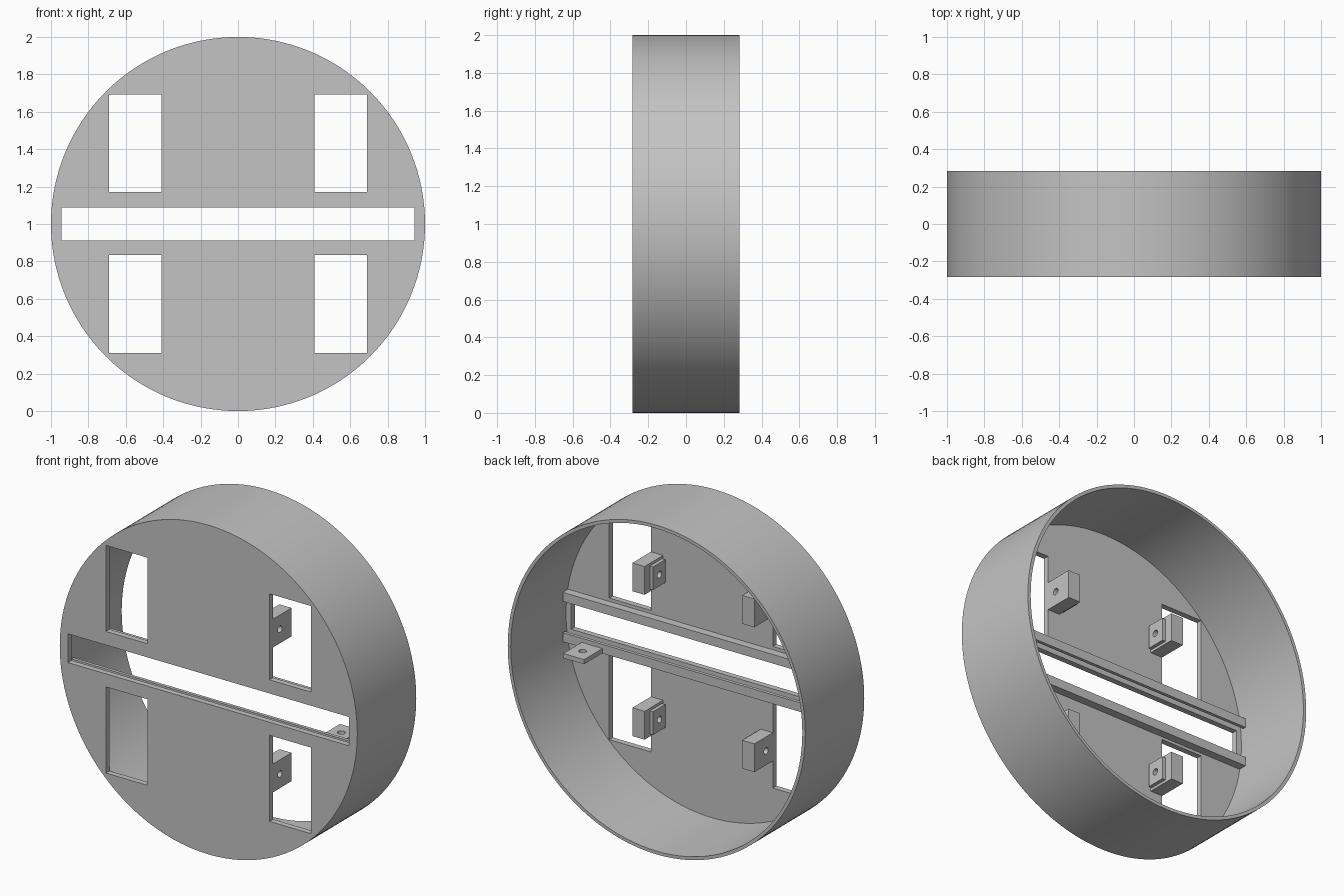
import bpy, bmesh, math
from mathutils import Matrix, Vector

if "Cube" in bpy.data.objects:
    bpy.data.objects.remove(bpy.data.objects["Cube"], do_unlink=True)

grey = bpy.data.materials.new("plain grey")
grey.use_nodes = True
colour = (0.55, 0.55, 0.55, 1)
grey.diffuse_color = colour
grey.node_tree.nodes["Principled BSDF"].inputs["Base Color"].default_value = colour

FRONT, BACK = -0.283, 0.283
PLATE = FRONT + 0.035      # inner surface of the front plate
RAIL = FRONT + 0.085       # back of the rails
INNER = 0.98               # inner radius of the rim
RAIL_END = 0.967


def finish(name, bm):
    bmesh.ops.recalc_face_normals(bm, faces=bm.faces[:])
    mesh = bpy.data.meshes.new(name)
    bm.to_mesh(mesh)
    bm.free()
    mesh.materials.append(grey)
    obj = bpy.data.objects.new(name, mesh)
    bpy.context.collection.objects.link(obj)
    return obj


def add_box(bm, x, y, z):
    size = Vector((x[1] - x[0], y[1] - y[0], z[1] - z[0]))
    mid = Vector((sum(x) / 2, sum(y) / 2, sum(z) / 2))
    bmesh.ops.create_cube(bm, size=1, matrix=Matrix.Translation(mid) @ Matrix.Diagonal(size).to_4x4())


def box(name, x, y, z):
    bm = bmesh.new()
    add_box(bm, sorted(x), y, z)
    return finish(name, bm)


def rod(name, centre, axis, radius, length):
    bm = bmesh.new()
    turn = Vector((0, 0, 1)).rotation_difference(Vector(axis)).to_matrix().to_4x4()
    bmesh.ops.create_cone(bm, cap_ends=True, segments=24, radius1=radius, radius2=radius,
                          depth=length, matrix=Matrix.Translation(centre) @ turn)
    return finish(name, bm)


def cut(obj, cutter):
    mod = obj.modifiers.new("cut", 'BOOLEAN')
    mod.operation, mod.solver, mod.object = 'DIFFERENCE', 'EXACT', cutter
    bpy.context.view_layer.objects.active = obj
    bpy.ops.object.modifier_apply(modifier=mod.name)
    bpy.data.objects.remove(cutter, do_unlink=True)


def shade(obj):
    bpy.ops.object.select_all(action='DESELECT')
    obj.select_set(True)
    bpy.context.view_layer.objects.active = obj
    bpy.ops.object.shade_smooth_by_angle(angle=math.radians(30))


# Drum: front plate and rim turned from one profile
profile = [(0, FRONT), (1, FRONT), (1, BACK), (INNER, BACK), (INNER, PLATE), (0, PLATE)]
bm = bmesh.new()
verts = [bm.verts.new((r, y, 1)) for r, y in profile]
edges = [bm.edges.new(pair) for pair in zip(verts, verts[1:])]
bmesh.ops.spin(bm, geom=verts + edges, cent=(0, 0, 1), axis=(0, 1, 0),
               angle=math.tau, steps=128)
bmesh.ops.remove_doubles(bm, verts=bm.verts[:], dist=0.0001)
drum = finish("drum", bm)

# Openings: long middle slot and four windows
bm = bmesh.new()
depth = (FRONT - 0.1, PLATE + 0.1)
add_box(bm, (-0.945, 0.945), depth, (0.9125, 1.0875))
for side in (-1, 1):
    for z in ((0.31, 0.833), (1.17, 1.693)):
        add_box(bm, sorted((side * 0.41, side * 0.69)), depth, z)
cut(drum, finish("opening_cutter", bm))
shade(drum)

# Grooved rails above and below the slot
section = [(PLATE, 0.15), (RAIL, 0.15), (RAIL, 0.095), (RAIL - 0.02, 0.095),
           (RAIL - 0.02, 0.125), (PLATE, 0.125)]
for side, level in ((1, "upper"), (-1, "lower")):
    bm = bmesh.new()
    ends = [[bm.verts.new((x, y, 1 + side * z)) for y, z in section]
            for x in (-RAIL_END, RAIL_END)]
    for end in ends:
        bm.faces.new(end)
    for i in range(len(section)):
        bm.faces.new((ends[0][i - 1], ends[0][i], ends[1][i], ends[1][i - 1]))
    finish(level + "_rail", bm)

# Drilled mounting blocks beside the windows, each with a thin inner pad
for side, hand in ((1, "left"), (-1, "right")):
    for up, level in ((1, "upper"), (-1, "lower")):
        name = f"{level}_{hand}"
        z = 1 + up * 0.44
        parts = [
            box(name + "_block", (side * 0.328, side * 0.41),
                (PLATE, FRONT + 0.212), (z - 0.086, z + 0.086)),
            box(name + "_pad", (side * 0.306, side * 0.328),
                (FRONT + 0.045, FRONT + 0.162), (z - 0.07, z + 0.07)),
        ]
        for part in parts:
            cut(part, rod("drill", (side * 0.36, FRONT + 0.1, z), (1, 0, 0), 0.02, 0.3))
            shade(part)

# Single drilled tab behind the lower rail
tab = box("rail_tab", (0.70, 0.84), (RAIL - 0.01, FRONT + 0.262), (0.852, 0.88))
cut(tab, rod("drill", (0.77, FRONT + 0.175, 0.866), (0, 0, 1), 0.022, 0.2))
shade(tab)
